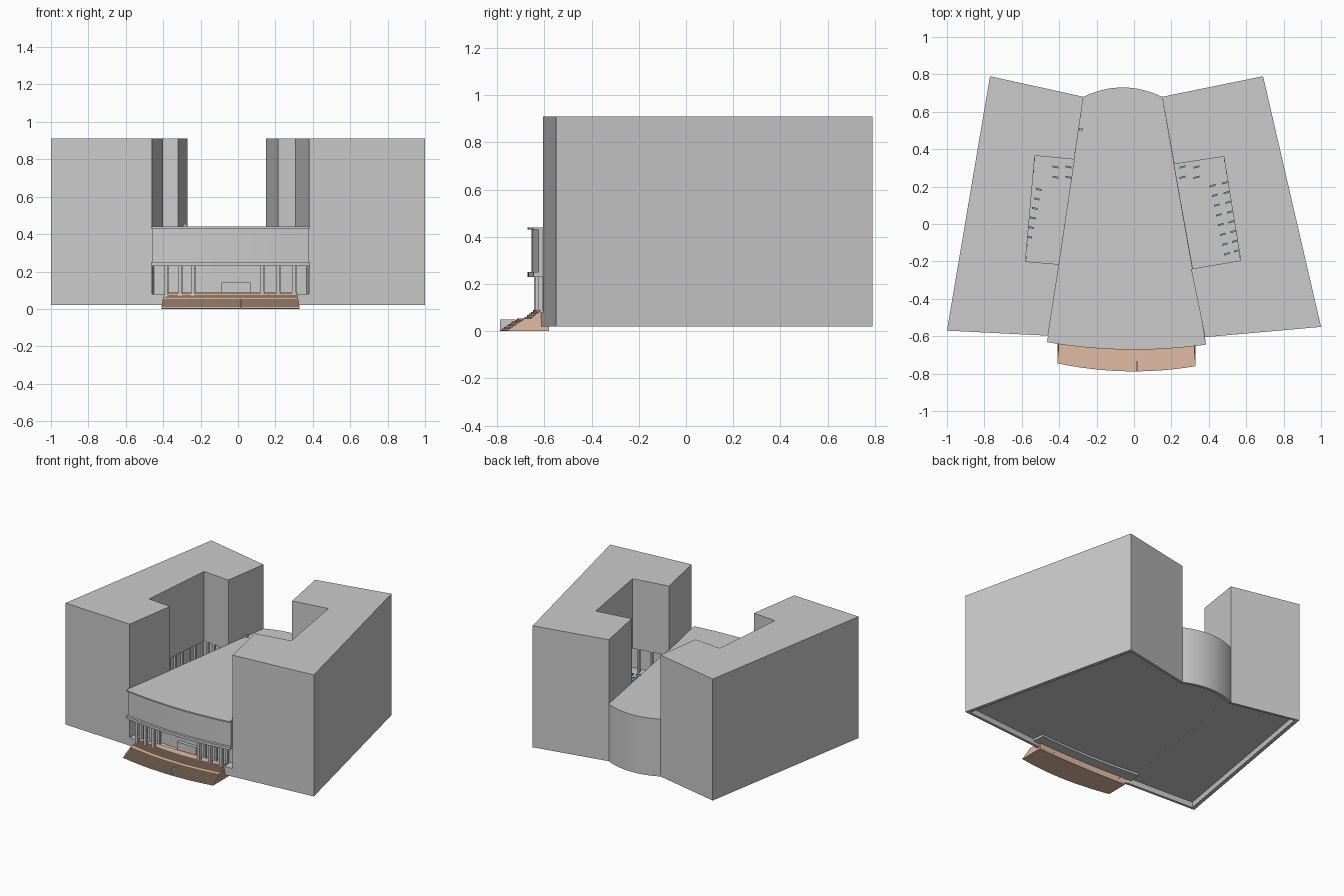
import bpy, bmesh
from mathutils import Vector

if "Cube" in bpy.data.objects:
    bpy.data.objects.remove(bpy.data.objects["Cube"])


def material(name, rgb):
    m = bpy.data.materials.new(name)
    m.diffuse_color = (*rgb, 1)
    m.use_nodes = True
    m.node_tree.nodes["Principled BSDF"].inputs["Base Color"].default_value = m.diffuse_color
    return m


TAN = material("tan_stone", (0.75, 0.50, 0.36))
TEAL = material("teal_paint", (0.15, 0.50, 0.42))


def make(name, bm, mat=None):
    bmesh.ops.recalc_face_normals(bm, faces=bm.faces)
    me = bpy.data.meshes.new(name)
    bm.to_mesh(me)
    bm.free()
    ob = bpy.data.objects.new(name, me)
    bpy.context.collection.objects.link(ob)
    if mat:
        me.materials.append(mat)
    return ob


def add_prism(bm, pts, z0, z1):
    lo = [bm.verts.new((x, y, z0)) for x, y in pts]
    hi = [bm.verts.new((x, y, z1)) for x, y in pts]
    bm.faces.new(lo[::-1])
    bm.faces.new(hi)
    n = len(pts)
    for i in range(n):
        j = (i + 1) % n
        bm.faces.new((lo[i], lo[j], hi[j], hi[i]))


def prism(name, pts, z0, z1, mat=None):
    bm = bmesh.new()
    add_prism(bm, pts, z0, z1)
    return make(name, bm, mat)


def rect(x, y, w, d, skew=0.0):
    return [(x - w / 2, y - d / 2 - skew), (x + w / 2, y - d / 2 + skew),
            (x + w / 2, y + d / 2 + skew), (x - w / 2, y + d / 2 - skew)]


def arc(p, q, bulge, n=16):
    out = []
    for i in range(n + 1):
        t = i / n
        out.append((p[0] + (q[0] - p[0]) * t,
                    p[1] + (q[1] - p[1]) * t + bulge * 4 * t * (1 - t)))
    return out


# Two tall wings: solid base, recessed arcade level, upper storeys with courtyard notch
wings = {
    "left": ([(-0.46, -0.597), (-1, -0.57), (-0.77, 0.79), (-0.27, 0.68)],
             [(-0.32, 0.345), (-0.53, 0.365), (-0.58, -0.2), (-0.40, -0.215)],
             [(-0.312, 0.40), (-0.59, 0.42), (-0.64, -0.25), (-0.41, -0.265)]),
    "right": ([(0.38, -0.605), (1, -0.55), (0.69, 0.79), (0.15, 0.68)],
              [(0.215, 0.32), (0.48, 0.36), (0.57, -0.195), (0.305, -0.24)],
              [(0.205, 0.37), (0.53, 0.42), (0.635, -0.245), (0.316, -0.29)]),
}
FLOOR, ARCADE, TOP = 0.23, 0.40, 0.91
for side, (outer, notch, recess) in wings.items():
    prism(side + "_wing_base", outer, 0.06, FLOOR)
    prism(side + "_wing_arcade", outer + recess, FLOOR, ARCADE)
    prism(side + "_wing_upper", outer + notch, ARCADE, TOP)
    # arcade columns below the notch walls
    bm = bmesh.new()
    for a, b, n in zip(notch[:-1], notch[1:], (4, 9, 3)):
        for i in range(n):
            p = Vector(a).lerp(Vector(b), (i + 0.5) / n)
            out = (p - Vector((sum(q[0] for q in notch) / 4, 0.08))).normalized() * 0.012
            add_prism(bm, rect(p.x + out.x, p.y + out.y, 0.016, 0.016), FLOOR, ARCADE)
    make(side + "_arcade_columns", bm)

# Teal benches in the courtyards
bm = bmesh.new()
for x in (-0.42, -0.35):
    for y in (0.25, 0.305):
        add_prism(bm, rect(x, y, 0.032, 0.01, -0.003), FLOOR, FLOOR + 0.015)
for i in range(6):
    add_prism(bm, rect(-0.51 - 0.01 * i, 0.185 - 0.051 * i, 0.03, 0.01, -0.003), FLOOR, FLOOR + 0.015)
for x in (0.26, 0.335):
    for y in (0.25, 0.305):
        add_prism(bm, rect(x, y, 0.032, 0.01, 0.004), FLOOR, FLOOR + 0.015)
for i in range(8):
    for dx, dy in ((0, 0), (0.065, 0.015)):
        add_prism(bm, rect(0.42 + 0.011 * i + dx * (1 - i * 0.03), 0.205 - 0.052 * i + dy, 0.03, 0.01, 0.004),
                  FLOOR, FLOOR + 0.015)
make("courtyard_benches", bm, TEAL)

# Central hall: ground floor set back behind the porch, upper floor and overhanging roof
back = arc((0.15, 0.68), (-0.27, 0.68), 0.05)
prism("hall_ground_floor", arc((-0.448, -0.52), (0.367, -0.53), -0.03) + back, 0.06, 0.24)
prism("hall_upper_floor", arc((-0.46, -0.615), (0.38, -0.625), -0.035) + back, 0.24, 0.43)
prism("hall_roof", arc((-0.465, -0.632), (0.385, -0.645), -0.033) + back, 0.43, 0.44)
prism("balcony_ledge", arc((-0.465, -0.632), (0.385, -0.645), -0.033)
      + arc((0.37, -0.54), (-0.45, -0.53), -0.02), 0.23, 0.25)
prism("roof_vent", rect(-0.283, 0.507, 0.02, 0.012), 0.44, 0.455)

# Porch floor, entrance block and columns
prism("porch_floor", arc((-0.46, -0.597), (0.38, -0.605), -0.033)
      + arc((0.37, -0.50), (-0.45, -0.49), -0.02), 0.045, 0.08)
prism("entrance_block", rect(-0.01, -0.565, 0.155, 0.03), 0.08, 0.14)
bm = bmesh.new()
for x in (-0.385, -0.31, -0.24, 0.13, 0.215, 0.30):
    y = -0.655 + 0.2 * (x + 0.04) ** 2
    add_prism(bm, rect(x, y + 0.015, 0.02, 0.02), 0.07, 0.235)
    add_prism(bm, rect(x + 0.006, y + 0.07, 0.018, 0.018), 0.07, 0.235)
make("porch_columns", bm)

# Open-bottomed plinth wall around the whole footprint
outline = (arc((-0.46, -0.597), (0.38, -0.605), -0.033) + [(1, -0.55), (0.69, 0.79)]
           + back + [(-0.77, 0.79), (-1, -0.57)])
bm = bmesh.new()
loops = [[bm.verts.new((x * s, y * s, z)) for x, y in outline]
         for s, z in ((1, 0.06), (1, 0.02), (0.97, 0.02), (0.97, 0.06))]
for a, b in zip(loops, loops[1:]):
    for i in range(len(outline)):
        j = (i + 1) % len(outline)
        bm.faces.new((a[i], a[j], b[j], b[i]))
make("plinth_wall", bm)

# Curved entrance stairs: lower flight, landing, upper flight
bm = bmesh.new()
steps = [(0.009 * i, 0.006 * (i + 1)) for i in range(9)] + [(0.105 + 0.009 * i, 0.061 + 0.007 * i) for i in range(5)]
z = 0.0
for dy, top in steps:
    inset = dy * 0.1
    front = arc((-0.41 + inset, -0.745 + dy), (0.33 - inset, -0.76 + dy), -0.035)
    rear = arc((0.33 - inset, -0.58), (-0.41 + inset, -0.58), -0.01)
    add_prism(bm, front + rear, z, top)
    z = top
make("entrance_stairs", bm, TAN)
prism("stair_handrail", rect(0.015, -0.752, 0.005, 0.07), 0.005, 0.05)
